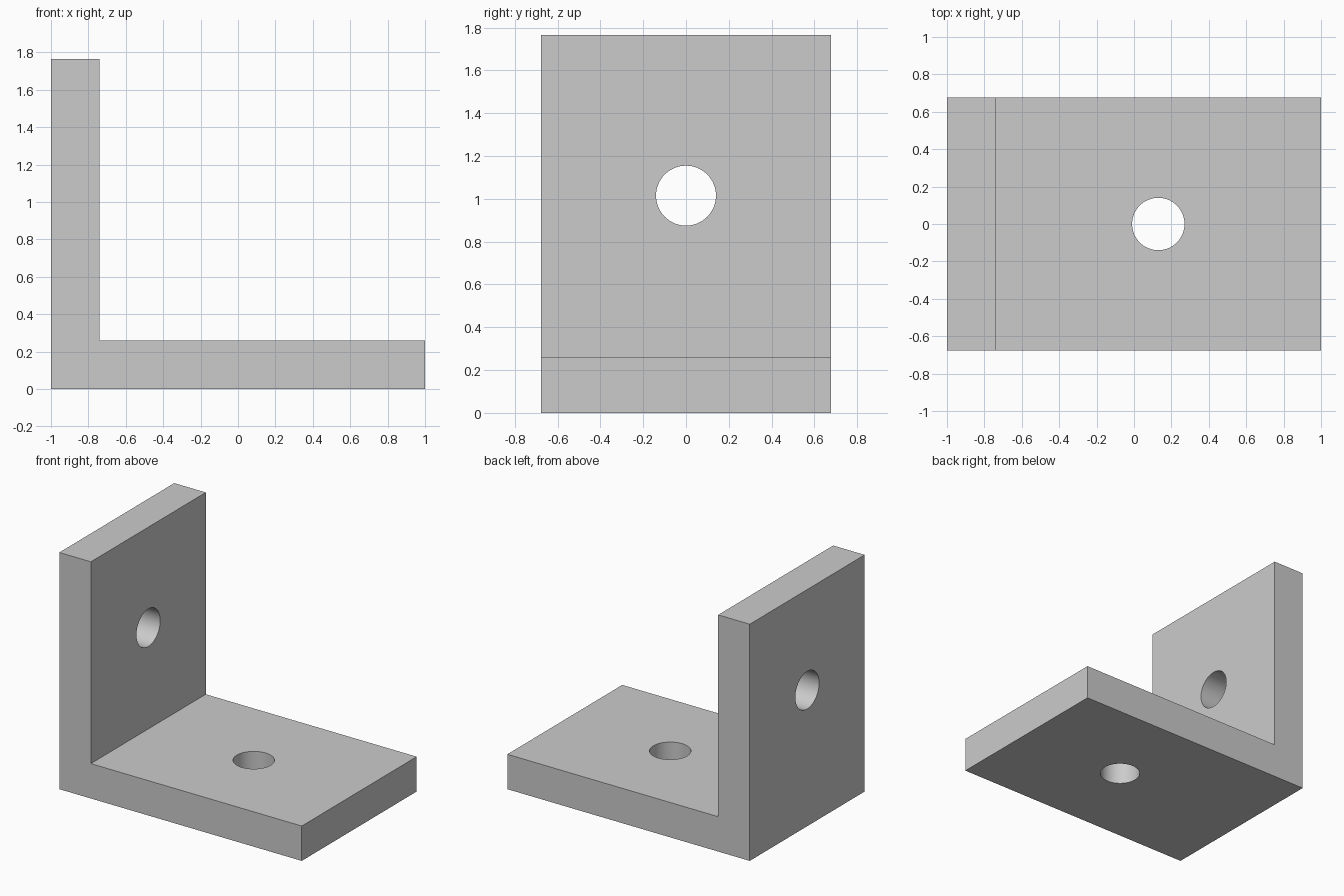
import bpy
import bmesh
import math
from mathutils import Vector

default = bpy.data.objects.get("Cube")
if default:
    bpy.data.objects.remove(default, do_unlink=True)

HALF_LENGTH, HALF_WIDTH, HEIGHT = 1.0, 0.677, 1.765
THICKNESS = 0.26
HOLE_RADIUS = 0.14

# Single plain grey
grey = bpy.data.materials.new("plain grey")
grey.use_nodes = True
colour = (0.6, 0.6, 0.6, 1.0)
grey.diffuse_color = colour
grey.node_tree.nodes["Principled BSDF"].inputs["Base Color"].default_value = colour

# L-shaped profile, extruded along the width
inner_x = -HALF_LENGTH + THICKNESS
profile = [(-HALF_LENGTH, 0), (HALF_LENGTH, 0), (HALF_LENGTH, THICKNESS),
           (inner_x, THICKNESS), (inner_x, HEIGHT), (-HALF_LENGTH, HEIGHT)]
bm = bmesh.new()
side = bm.faces.new([bm.verts.new((x, -HALF_WIDTH, z)) for x, z in profile])
extruded = bmesh.ops.extrude_face_region(bm, geom=[side])
moved = [v for v in extruded["geom"] if isinstance(v, bmesh.types.BMVert)]
bmesh.ops.translate(bm, verts=moved, vec=Vector((0, 2 * HALF_WIDTH, 0)))
bmesh.ops.recalc_face_normals(bm, faces=bm.faces)
mesh = bpy.data.meshes.new("angle_bracket")
bm.to_mesh(mesh)
bm.free()
mesh.materials.append(grey)
bracket = bpy.data.objects.new("angle_bracket", mesh)
bpy.context.collection.objects.link(bracket)


def drill(name, location, rotation):
    """Cut a round through-hole into the bracket."""
    bpy.ops.mesh.primitive_cylinder_add(
        vertices=64, radius=HOLE_RADIUS, depth=2 * THICKNESS,
        location=location, rotation=rotation)
    cutter = bpy.context.object
    cutter.name = name
    cutter.hide_render = True
    cutter.data.materials.append(grey)
    cut = bracket.modifiers.new(name, "BOOLEAN")
    cut.operation = "DIFFERENCE"
    cut.solver = "EXACT"
    cut.object = cutter
    bpy.ops.object.select_all(action="DESELECT")
    bracket.select_set(True)
    bpy.context.view_layer.objects.active = bracket
    bpy.ops.object.modifier_apply(modifier=cut.name)
    bpy.data.objects.remove(cutter, do_unlink=True)


# Bolt holes in the base plate and the upright plate
drill("base_hole", (0.13, 0, THICKNESS / 2), (0, 0, 0))
drill("upright_hole", (-HALF_LENGTH + THICKNESS / 2, 0, 1.015), (0, math.pi / 2, 0))

# Round hole walls, crisp plate edges
bpy.ops.object.shade_smooth_by_angle(angle=math.radians(30))
